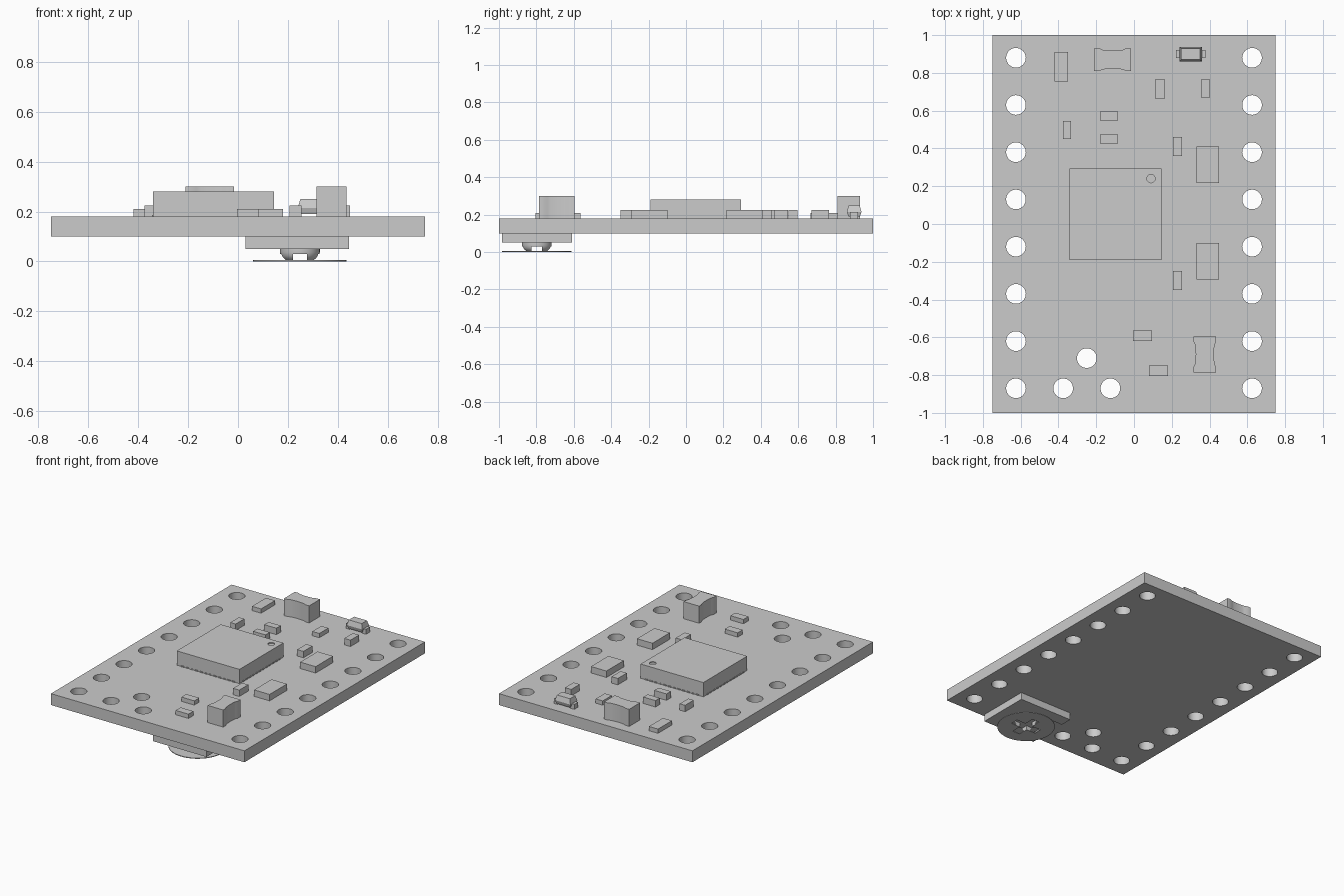
import bpy, bmesh, math
from mathutils import Matrix

if "Cube" in bpy.data.objects:
    bpy.data.objects.remove(bpy.data.objects["Cube"], do_unlink=True)

GREY = (0.6, 0.6, 0.6, 1.0)
mat = bpy.data.materials.new("plain_grey")
mat.use_nodes = True
mat.diffuse_color = GREY
mat.node_tree.nodes["Principled BSDF"].inputs["Base Color"].default_value = GREY

BOTTOM, TOP = 0.10, 0.18


def finish(bm, name, smooth=False):
    bmesh.ops.recalc_face_normals(bm, faces=bm.faces[:])
    mesh = bpy.data.meshes.new(name)
    bm.to_mesh(mesh)
    bm.free()
    mesh.materials.append(mat)
    obj = bpy.data.objects.new(name, mesh)
    bpy.context.collection.objects.link(obj)
    if smooth:
        shade(obj)
    return obj


def shade(obj):
    bpy.ops.object.select_all(action='DESELECT')
    obj.select_set(True)
    bpy.context.view_layer.objects.active = obj
    bpy.ops.object.shade_smooth_by_angle(angle=math.radians(35))


def add_box(bm, x0, x1, y0, y1, z0, z1):
    m = Matrix.Translation(((x0 + x1) / 2, (y0 + y1) / 2, (z0 + z1) / 2))
    bmesh.ops.create_cube(bm, size=1, matrix=m @ Matrix.Diagonal((x1 - x0, y1 - y0, z1 - z0, 1)))


def add_cone(bm, x, y, z0, z1, r0, r1, segments=40):
    bmesh.ops.create_cone(bm, cap_ends=True, segments=segments, radius1=r0, radius2=r1,
                          depth=z1 - z0, matrix=Matrix.Translation((x, y, (z0 + z1) / 2)))


def box(name, *bounds):
    bm = bmesh.new()
    add_box(bm, *bounds)
    return finish(bm, name)


def cut(obj, cutter_bm):
    # Subtract a cutter and keep only the finished mesh
    cutter = finish(cutter_bm, "cutter")
    cutter.hide_render = True
    mod = obj.modifiers.new("cut", 'BOOLEAN')
    mod.operation, mod.solver, mod.object = 'DIFFERENCE', 'EXACT', cutter
    bpy.context.view_layer.update()
    graph = bpy.context.evaluated_depsgraph_get()
    mesh = bpy.data.meshes.new_from_object(obj.evaluated_get(graph))
    obj.modifiers.clear()
    obj.data = mesh
    bpy.data.objects.remove(cutter, do_unlink=True)
    shade(obj)


# Board with two rows of pin holes and three extra ones
board = box("circuit_board", -0.75, 0.75, -1, 1, BOTTOM, TOP)
holes = [(sx * 0.625, 0.88 - 0.25 * i) for sx in (-1, 1) for i in range(8)]
holes += [(-0.375, -0.87), (-0.125, -0.87), (-0.25, -0.71)]
drill = bmesh.new()
for x, y in holes:
    add_cone(drill, x, y, BOTTOM - 0.05, TOP + 0.05, 0.052, 0.052, 32)
cut(board, drill)

# Main chip with a shallow round pin marker
CX, CY, HALF = -0.098, 0.052, 0.243
chip = box("main_chip", CX - HALF, CX + HALF, CY - HALF, CY + HALF, TOP, 0.28)
dimple = bmesh.new()
add_cone(dimple, 0.09, 0.24, 0.272, 0.30, 0.022, 0.022, 24)
cut(chip, dimple)

# Contact pads along the four chip edges
pads = bmesh.new()
for i in range(12):
    t = (i - 5.5) * 0.036
    for s in (-1, 1):
        e = s * (HALF + 0.001)
        add_box(pads, CX + t - 0.01, CX + t + 0.01, CY + e - 0.003, CY + e + 0.003, TOP, 0.187)
        add_box(pads, CX + e - 0.003, CX + e + 0.003, CY + t - 0.01, CY + t + 0.01, TOP, 0.187)
finish(pads, "chip_pads")

# Plain surface mounted parts: name, x range, y range, top height
for name, x0, x1, y0, y1, z in (
        ("flat_resistor", -0.42, -0.35, 0.755, 0.91, 0.21),
        ("marked_resistor_back", 0.11, 0.165, 0.665, 0.765, 0.21),
        ("marked_resistor_middle", -0.005, 0.095, -0.62, -0.565, 0.21),
        ("marked_resistor_front", 0.08, 0.18, -0.805, -0.75, 0.21),
        ("small_capacitor_back", 0.355, 0.403, 0.67, 0.765, 0.225),
        ("small_capacitor_left", -0.375, -0.333, 0.45, 0.545, 0.225),
        ("small_capacitor_upper", -0.18, -0.085, 0.547, 0.595, 0.225),
        ("small_capacitor_lower", -0.18, -0.085, 0.425, 0.473, 0.225),
        ("small_capacitor_side_back", 0.207, 0.255, 0.36, 0.46, 0.225),
        ("small_capacitor_side_front", 0.207, 0.255, -0.35, -0.25, 0.225),
        ("crystal_back", 0.33, 0.45, 0.217, 0.41, 0.225),
        ("crystal_front", 0.33, 0.45, -0.293, -0.10, 0.225)):
    box(name, x0, x1, y0, y1, TOP, z)


def waisted_block(name, x, y, length, width, turned):
    # Tall block whose two long sides curve inward between the end terminals
    half, pts = length / 2, []
    for s in (-1, 1):
        pts.append((s * half, s * width / 2))
        for i in range(9):
            t = 1 - i / 4
            dip = 0.012 * math.sqrt(max(0, 1 - t * t))
            pts.append((s * t * half * 0.72, s * (width / 2 - dip)))
        pts.append((-s * half, s * width / 2))
    bm = bmesh.new()
    verts = [bm.verts.new((x - b, y + a, TOP) if turned else (x + a, y + b, TOP)) for a, b in pts]
    face = bm.faces.new(verts)
    top = bmesh.ops.extrude_face_region(bm, geom=[face])["geom"]
    bmesh.ops.translate(bm, vec=(0, 0, 0.30 - TOP),
                        verts=[v for v in top if isinstance(v, bmesh.types.BMVert)])
    finish(bm, name, True)


waisted_block("tall_inductor_back", -0.113, 0.87, 0.195, 0.12, False)
waisted_block("tall_inductor_front", 0.375, -0.69, 0.19, 0.12, True)

# Diode: tapered body above and below a belt, with two flat leads
diode = bmesh.new()
for z0, z1, grow0, grow1 in ((0.19, 0.215, -0.008, 0), (0.215, 0.25, 0, -0.01)):
    before = set(diode.verts)
    add_box(diode, 0.24, 0.36, 0.86, 0.938, z0, z1)
    for v in set(diode.verts) - before:
        g = grow1 if v.co.z > (z0 + z1) / 2 else grow0
        v.co.x += g if v.co.x > 0.3 else -g
        v.co.y += g if v.co.y > 0.9 else -g
finish(diode, "diode_body")
for side, x0, x1 in (("right", 0.222, 0.25), ("left", 0.35, 0.378)):
    box("diode_lead_" + side, x0, x1, 0.878, 0.92, TOP, 0.215)

# Trimmer underneath: body, two tabs, hub and turning disc
TX, TY = 0.248, -0.798
box("trimmer_body", 0.105, 0.445, -0.985, -0.61, 0.05, BOTTOM)
for side, y0, y1 in (("front", -0.985, -0.90), ("back", -0.695, -0.61)):
    box("trimmer_tab_" + side, 0.03, 0.105, y0, y1, 0.05, BOTTOM)


def cross(z0, z1, reach):
    bm = bmesh.new()
    pts = [(reach, -0.028), (reach, 0.028), (0.028, 0.028)]
    verts = []
    for q in range(4):
        c, s = round(math.cos(q * math.pi / 2)), round(math.sin(q * math.pi / 2))
        verts += [bm.verts.new((TX + c * a - s * b, TY + s * a + c * b, z0)) for a, b in pts]
    face = bm.faces.new(verts)
    top = bmesh.ops.extrude_face_region(bm, geom=[face])["geom"]
    bmesh.ops.translate(bm, vec=(0, 0, z1 - z0),
                        verts=[v for v in top if isinstance(v, bmesh.types.BMVert)])
    bmesh.ops.recalc_face_normals(bm, faces=bm.faces[:])
    return bm


hub_bm = bmesh.new()
profile = [(0, 0.05), (0.08, 0.05), (0.08, 0.036), (0.077, 0.022), (0.07, 0.012), (0.06, 0.004), (0, 0.004)]
verts = [hub_bm.verts.new((TX + r, TY, z)) for r, z in profile]
edges = [hub_bm.edges.new(p) for p in zip(verts, verts[1:])]
bmesh.ops.spin(hub_bm, geom=verts + edges, cent=(TX, TY, 0), axis=(0, 0, 1),
               angle=2 * math.pi, steps=40)
bmesh.ops.remove_doubles(hub_bm, verts=hub_bm.verts[:], dist=0.0001)
hub = finish(hub_bm, "trimmer_hub")
cut(hub, cross(-0.02, 0.03, 0.12))

disc_bm = bmesh.new()
add_cone(disc_bm, TX, TY, 0, 0.005, 0.187, 0.187, 48)
disc = finish(disc_bm, "trimmer_disc")
cut(disc, cross(-0.02, 0.02, 0.10))
